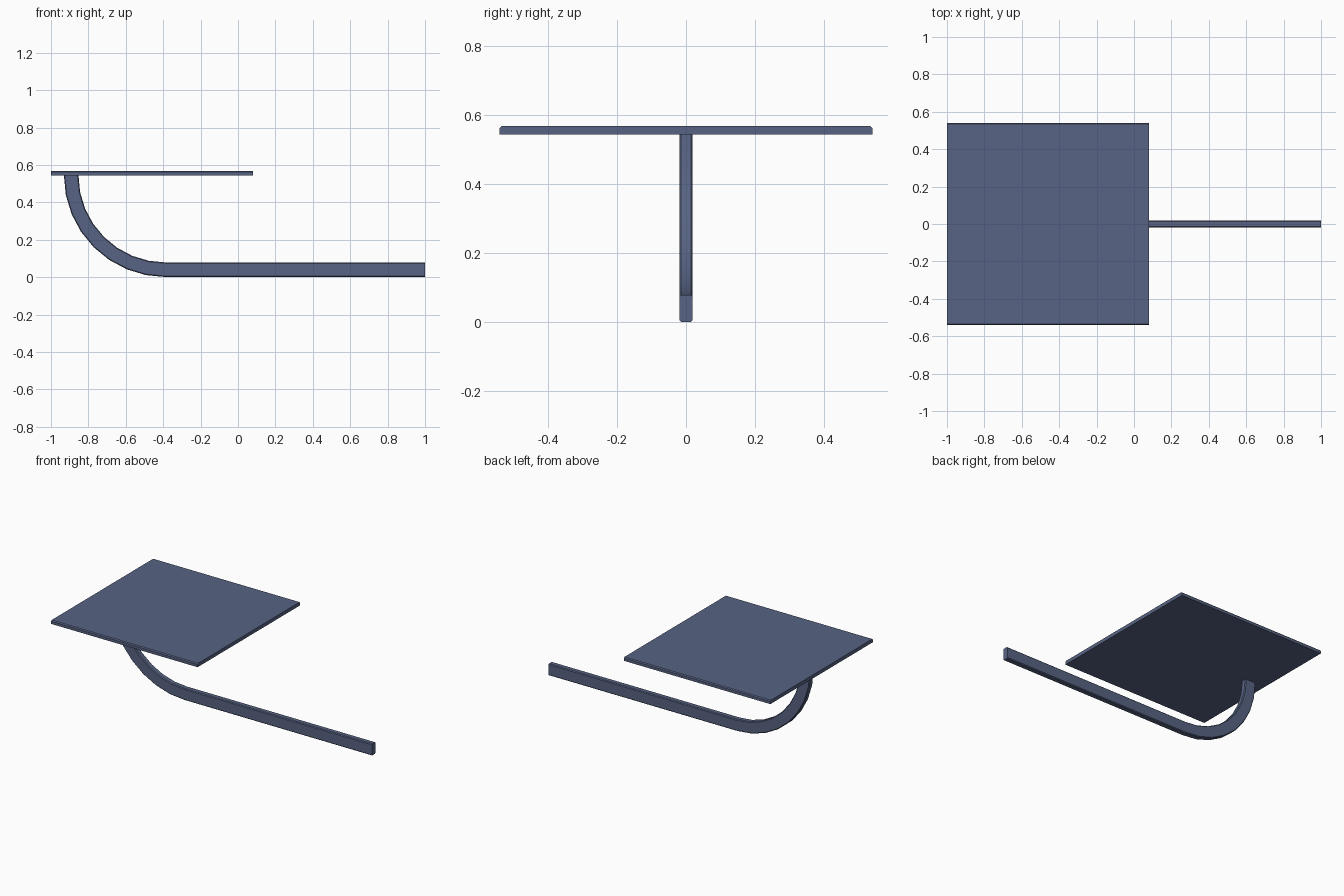
import bpy, bmesh
from math import sin, cos, pi, radians

if "Cube" in bpy.data.objects:
    bpy.data.objects.remove(bpy.data.objects["Cube"])

# Dark slate blue finish
slate = bpy.data.materials.new("slate_blue")
slate.diffuse_color = (0.096, 0.126, 0.228, 1)
slate.use_nodes = True
slate.node_tree.nodes["Principled BSDF"].inputs["Base Color"].default_value = slate.diffuse_color


def loft(name, rings):
    """Skin a list of closed cross-sections and cap both ends."""
    bm = bmesh.new()
    loops = [[bm.verts.new(p) for p in ring] for ring in rings]
    n = len(loops[0])
    for a, b in zip(loops, loops[1:]):
        for i in range(n):
            j = (i + 1) % n
            bm.faces.new((a[i], a[j], b[j], b[i]))
    bm.faces.new(loops[0])
    bm.faces.new(loops[-1])
    bmesh.ops.recalc_face_normals(bm, faces=bm.faces)
    mesh = bpy.data.meshes.new(name)
    bm.to_mesh(mesh)
    bm.free()
    mesh.materials.append(slate)
    obj = bpy.data.objects.new(name, mesh)
    bpy.context.collection.objects.link(obj)
    return obj


def chamfered(w, h, c):
    """Rectangle outline with cut corners, half sizes w and h."""
    return [(w - c, -h), (w, -h + c), (w, h - c), (w - c, h),
            (-w + c, h), (-w, h - c), (-w, -h + c), (-w + c, -h)]


# Flat square plate, top side edges chamfered
B, T, W, C = 0.544, 0.568, 0.54, 0.006
plate_section = [(-W, B), (W, B), (W, T - C), (W - C, T), (-W + C, T), (-W, T - C)]
loft("top_plate", [[(x, y, z) for y, z in plate_section] for x in (-1.0, 0.08)])

# Support bar: straight run, then a quarter bend up to the plate
SEGS, R, CX, CZ = 8, 0.505, -0.387, 0.545
section = chamfered(0.019, 0.039, 0.005)
path = [(1.0, CZ - R, 0.0)]
for i in range(SEGS + 1):
    a = i / SEGS * pi / 2
    path.append((CX - R * sin(a), CZ - R * cos(a), a))
rings = [[(x + v * sin(a), y, z + v * cos(a)) for y, v in section] for x, z, a in path]
bar = loft("support_bar", rings)
bpy.context.view_layer.objects.active = bar
bar.select_set(True)
bpy.ops.object.shade_smooth_by_angle(angle=radians(30))
